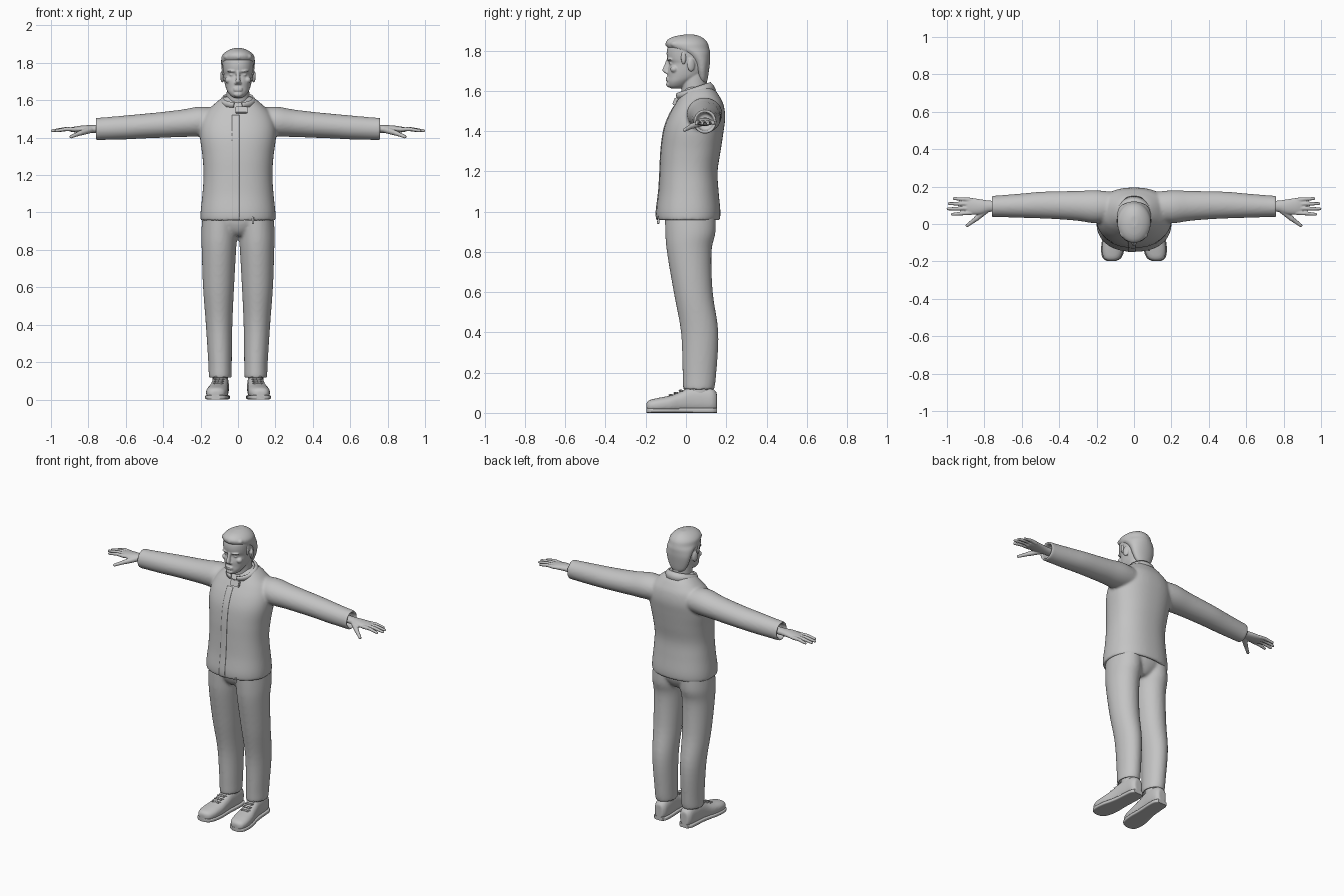
import bpy, bmesh, math
from mathutils import Vector, Matrix

cube = bpy.data.objects.get("Cube")
if cube:
    bpy.data.objects.remove(cube)

grey = bpy.data.materials.new("plain grey")
grey.use_nodes = True
grey.diffuse_color = (0.55, 0.55, 0.55, 1)
grey.node_tree.nodes["Principled BSDF"].inputs["Base Color"].default_value = (0.55, 0.55, 0.55, 1)


def spline(rows, steps=5):
    """Catmull-Rom interpolation through rows of equal length."""
    out = []
    for i in range(len(rows) - 1):
        a, b = rows[max(i - 1, 0)], rows[i]
        c, d = rows[i + 1], rows[min(i + 2, len(rows) - 1)]
        for k in range(steps):
            t = k / steps
            out.append([0.5 * (2 * q + (r - p) * t + (2 * p - 5 * q + 4 * r - s) * t * t
                               + (3 * q - p - 3 * r + s) * t ** 3)
                        for p, q, r, s in zip(a, b, c, d)])
    return out + [list(rows[-1])]


def loft(bm, axis, rows, side=1, power=2.0, n=40):
    """Closed skin over sections (t, centre u, centre v, radius u, radius v)."""
    rings = []
    for t, cu, cv, ru, rv in spline(rows):
        ring = []
        for i in range(n):
            a = 2 * math.pi * i / n
            c, s = math.cos(a), math.sin(a)
            u = cu + ru * math.copysign(abs(c) ** (2 / power), c)
            v = cv + rv * math.copysign(abs(s) ** (2 / power), s)
            x, y, z = {"x": (t, u, v), "y": (u, t, v), "z": (u, v, t)}[axis]
            ring.append(bm.verts.new((side * x, y, z)))
        rings.append(ring)
    for r, q in zip(rings, rings[1:]):
        for i in range(n):
            bm.faces.new((r[i], r[(i + 1) % n], q[(i + 1) % n], q[i]))
    bm.faces.new(rings[0])
    bm.faces.new(rings[-1])


def profile(rows):
    """Turn (z, front y, back y, half width) into loft sections."""
    return [(z, 0, (f + b) / 2, w, (b - f) / 2) for z, f, b, w in rows]


def blob(bm, centre, size, turn=0):
    m = Matrix.Translation(centre) @ Matrix.Rotation(turn, 4, "Z") @ Matrix.Diagonal((*size, 1))
    bmesh.ops.create_uvsphere(bm, u_segments=20, v_segments=12, radius=1, matrix=m)


def tube(bm, a, b, ra, rb):
    a, b = Vector(a), Vector(b)
    m = Matrix.Translation((a + b) / 2) @ (b - a).to_track_quat("Z", "Y").to_matrix().to_4x4()
    bmesh.ops.create_cone(bm, cap_ends=True, segments=16, radius1=ra, radius2=rb,
                          depth=(b - a).length, matrix=m)
    blob(bm, a, (ra, ra, ra))
    blob(bm, b, (rb, rb, rb))


def finish(bm, name, voxel=0, smooth=0, mirror=False):
    bmesh.ops.recalc_face_normals(bm, faces=bm.faces[:])
    mesh = bpy.data.meshes.new(name)
    bm.to_mesh(mesh)
    bm.free()
    mesh.materials.append(grey)
    ob = bpy.data.objects.new(name, mesh)
    bpy.context.collection.objects.link(ob)
    bpy.ops.object.select_all(action="DESELECT")
    ob.select_set(True)
    bpy.context.view_layer.objects.active = ob
    if voxel:
        for p in mesh.polygons:
            p.use_smooth = True
        mod = ob.modifiers.new("Blend", "REMESH")
        mod.mode, mod.voxel_size, mod.use_smooth_shade = "VOXEL", voxel, True
        mod = ob.modifiers.new("Relax", "SMOOTH")
        mod.factor, mod.iterations = 0.5, smooth
    else:
        bpy.ops.object.shade_smooth_by_angle(angle=math.radians(40))
    if mirror:
        ob.modifiers.new("Mirror", "MIRROR").use_mirror_merge = False
    return ob


# Jacket: body and sleeves with turned-in hem and cuffs
bm = bmesh.new()
loft(bm, "z", profile([
    (1.03, -.11, .13, .165), (.97, -.125, .145, .18), (.955, -.143, .165, .198),
    (1.0, -.148, .171, .2), (1.1, -.136, .162, .19), (1.2, -.13, .157, .184),
    (1.3, -.125, .172, .19), (1.4, -.112, .187, .203), (1.47, -.088, .195, .2),
    (1.53, -.056, .187, .175), (1.57, -.032, .168, .137), (1.6, -.012, .148, .103),
    (1.62, 0, .125, .075)]), power=2.3, n=64)
for s in (1, -1):
    loft(bm, "x", [
        (.1, .095, 1.487, .075, .07), (.2, .092, 1.486, .088, .08), (.3, .097, 1.477, .08, .073),
        (.4, .1, 1.469, .075, .069), (.5, .101, 1.462, .071, .066), (.6, .098, 1.455, .065, .064),
        (.72, .095, 1.448, .058, .06), (.76, .094, 1.447, .056, .059),
        (.757, .094, 1.447, .045, .047), (.71, .094, 1.447, .04, .042)], side=s)
jacket = finish(bm, "jacket", .008, 6)

# Front placket hugging the jacket
bm = bmesh.new()
bmesh.ops.create_grid(bm, x_segments=6, y_segments=60, size=1)
for v in bm.verts:
    v.co = (-.012 + .02 * v.co.x, -.3, 1.24 + .28 * v.co.y)
placket = finish(bm, "front_placket")
wrap = placket.modifiers.new("Wrap", "SHRINKWRAP")
wrap.target, wrap.wrap_method = jacket, "PROJECT"
wrap.use_project_y, wrap.use_positive_direction = True, True
placket.modifiers.new("Thickness", "SOLIDIFY").thickness = .006
placket.modifiers["Thickness"].offset = 0

# Zip pull below the hem
bm = bmesh.new()
tube(bm, (.08, -.135, .975), (.08, -.138, .945), .005, .006)
finish(bm, "zip_pull")

# Stand collar, open at the throat
bm = bmesh.new()
rows = []
for i in range(49):
    a = .25 + (2 * math.pi - .5) * i / 48
    c, s = math.cos(a), math.sin(a)
    rows.append([bm.verts.new(p) for p in (
        (.1 * s, .05 - .1 * c, 1.56 + .022 * (1 - c)),
        (.094 * s, .042 - .094 * c, 1.577 + .026 * (1 - c)),
        (.083 * s, .036 - .086 * c, 1.588 + .028 * (1 - c)))])
for p, q in zip(rows, rows[1:]):
    for j in (0, 1):
        bm.faces.new((p[j], q[j], q[j + 1], p[j + 1]))
collar = finish(bm, "collar")
collar.modifiers.new("Thickness", "SOLIDIFY").thickness = .01

# Throat flap
bm = bmesh.new()
m = Matrix.Translation((.018, -.054, 1.548)) @ Matrix.Rotation(-.4, 4, "X") @ Matrix.Diagonal((.065, .016, .04, 1))
bmesh.ops.create_cube(bm, size=1, matrix=m)
bmesh.ops.bevel(bm, geom=bm.edges[:], offset=.004, segments=2, affect="EDGES")
finish(bm, "throat_flap")

# Trousers: legs with hollow hems, joined by a seat
bm = bmesh.new()
for s in (1, -1):
    loft(bm, "z", [
        (.18, .095, .063, .042, .058), (.125, .095, .063, .048, .065), (.116, .095, .063, .06, .077),
        (.2, .096, .067, .063, .084), (.4, .101, .068, .071, .093), (.6, .104, .036, .083, .097),
        (.8, .102, .016, .092, .111), (.9, .1, .022, .096, .125), (1.02, .095, .02, .09, .125)], side=s)
loft(bm, "z", [(.875, 0, .02, .05, .08), (.9, 0, .02, .1, .105), (.95, 0, .022, .18, .125),
               (1.02, 0, .02, .18, .125)])
finish(bm, "trousers", .009, 6)

# Shoes with laces, soles and ankles
shoe = [(-.197, .12, .03, .02, .018), (-.182, .118, .034, .044, .029), (-.14, .114, .038, .057, .036),
        (-.08, .108, .043, .057, .043), (-.03, .102, .052, .05, .052), (.02, .097, .064, .046, .064),
        (.08, .093, .066, .045, .066), (.13, .092, .062, .041, .06), (.153, .092, .055, .026, .045)]
bm = bmesh.new()
loft(bm, "y", shoe, power=2.4)
finish(bm, "shoe", .006, 3, mirror=True)
bm = bmesh.new()
loft(bm, "y", [(y, cx, .012, rx + .005, .012) for y, cx, cz, rx, rz in shoe], power=5)
finish(bm, "shoe_sole", mirror=True)
bm = bmesh.new()
for i in range(4):
    y = -.075 + .025 * i
    for turn in (.35, -.35):
        blob(bm, (.106 - .003 * i, y, .088 + .011 * i), (.031, .005, .006), turn)
finish(bm, "shoe_laces", mirror=True)
bm = bmesh.new()
loft(bm, "z", [(.07, .093, .065, .042, .06), (.13, .094, .065, .041, .058), (.2, .095, .065, .04, .055)])
finish(bm, "ankle", mirror=True)

# Hands: palm, fingers and thumb
bm = bmesh.new()
loft(bm, "x", [(.69, .095, 1.446, .028, .022), (.77, .095, 1.446, .03, .021), (.82, .092, 1.446, .04, .02),
               (.87, .095, 1.444, .044, .016), (.9, .096, 1.443, .037, .01)])
for y0, y1, tip in ((.06, .052, .972), (.084, .081, .994), (.107, .109, .989), (.129, .136, .962)):
    mid = (.55 * .87 + .45 * tip, .55 * y0 + .45 * y1, 1.446)
    tube(bm, (.87, y0, 1.444), mid, .0115, .0105)
    tube(bm, mid, (tip, y1, 1.437), .0105, .008)
tube(bm, (.79, .075, 1.442), (.845, .027, 1.424), .018, .0135)
tube(bm, (.845, .027, 1.424), (.892, -.008, 1.405), .0125, .009)
finish(bm, "hand", .0035, 4, mirror=True)

# Head: neck, skull and face features blended together
bm = bmesh.new()
loft(bm, "z", [(1.5, 0, .05, .065, .065), (1.6, 0, .042, .061, .064), (1.7, 0, .035, .06, .066)])
loft(bm, "z", profile([
    (1.612, -.075, -.03, .02), (1.623, -.088, 0, .038), (1.645, -.092, .03, .055),
    (1.67, -.091, .075, .066), (1.7, -.091, .1, .073), (1.735, -.084, .111, .078),
    (1.757, -.093, .114, .081), (1.79, -.096, .113, .083), (1.82, -.09, .105, .081),
    (1.85, -.072, .088, .066), (1.865, -.045, .07, .047), (1.874, -.01, .045, .02)]), power=2.2)
loft(bm, "z", [(1.755, 0, -.088, .009, .01), (1.73, 0, -.094, .01, .013), (1.703, 0, -.1, .013, .018),
               (1.693, 0, -.097, .014, .014), (1.685, 0, -.09, .01, .008)])
blob(bm, (0, -.085, 1.632), (.024, .014, .015))
for z in (1.663, 1.653):
    blob(bm, (0, -.09, z), (.025, .011, .0055))
for s in (1, -1):
    blob(bm, (.033 * s, -.08, 1.756), (.026, .014, .007), -.25 * -s)
    blob(bm, (.032 * s, -.07, 1.736), (.014, .013, .008))
    blob(bm, (.012 * s, -.093, 1.691), (.008, .01, .007))
    blob(bm, (.05 * s, -.058, 1.708), (.02, .02, .018))
    blob(bm, (.084 * s, .025, 1.728), (.009, .02, .033), .35 * s)
finish(bm, "head", .004, 4)

# Short hair with a swept fringe
bm = bmesh.new()
loft(bm, "z", profile([
    (1.64, .07, .102, .035), (1.66, .058, .108, .055), (1.7, .045, .114, .073), (1.74, .03, .119, .083),
    (1.77, 0, .12, .088), (1.79, -.035, .12, .09), (1.81, -.085, .116, .09), (1.835, -.101, .109, .087),
    (1.855, -.09, .094, .071), (1.87, -.06, .072, .047), (1.879, -.015, .045, .02)]))
for i, x in enumerate((-.055, -.028, .0, .028, .052)):
    blob(bm, (x, -.078 + abs(x) * .5, 1.832 + .004 * (i % 2)), (.022, .026, .018), .5)
for s in (1, -1):
    blob(bm, (.078 * s, -.012, 1.765), (.009, .014, .035))
finish(bm, "hair", .005, 3)
